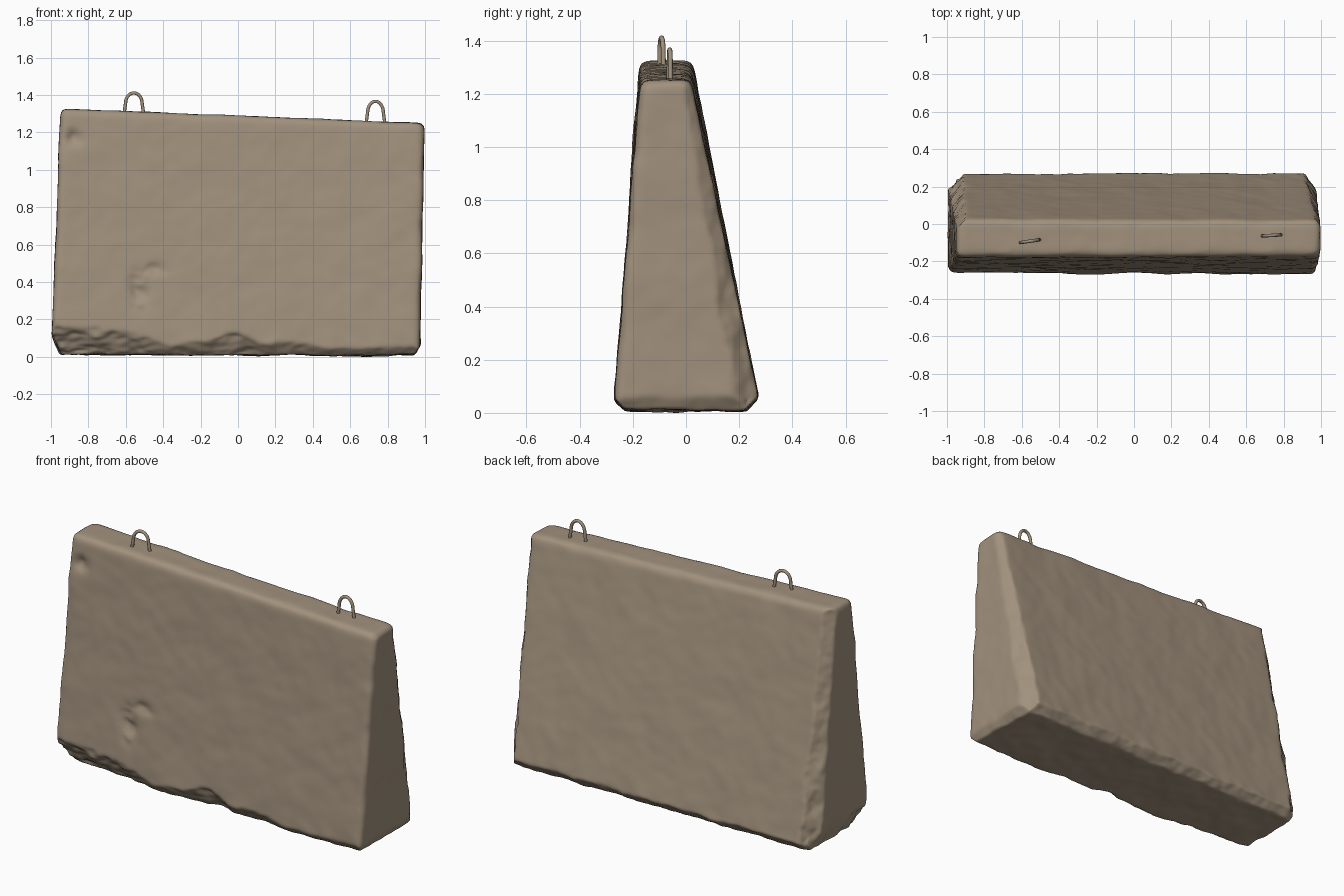
import bpy, bmesh, math
from mathutils import Vector, noise

if "Cube" in bpy.data.objects:
    bpy.data.objects.remove(bpy.data.objects["Cube"])


def material(name, rgb):
    m = bpy.data.materials.new(name)
    m.diffuse_color = (*rgb, 1)
    m.use_nodes = True
    m.node_tree.nodes["Principled BSDF"].inputs["Base Color"].default_value = m.diffuse_color
    return m


concrete = material("weathered concrete", (0.36, 0.285, 0.205))


def smoothstep(t):
    t = max(0.0, min(1.0, t))
    return t * t * (3 - 2 * t)


def lerp_points(pts, x):
    for (x0, v0), (x1, v1) in zip(pts, pts[1:]):
        if x <= x1:
            return v0 + (v1 - v0) * smoothstep((x - x0) / (x1 - x0))
    return pts[-1][1]


# Tapered slab: two end outlines joined into a wedge
left = [(-1.0, -0.272, 0.012), (-1.0, 0.278, 0.012), (-0.948, 0.024, 1.328), (-0.948, -0.176, 1.328)]
right = [(0.972, -0.274, 0.008), (0.972, 0.282, 0.008), (0.998, 0.016, 1.25), (0.998, -0.172, 1.25)]
bm = bmesh.new()
a = [bm.verts.new(p) for p in left]
b = [bm.verts.new(p) for p in right]
bm.faces.new(a)
bm.faces.new(b[::-1])
for i in range(4):
    j = (i + 1) % 4
    bm.faces.new((a[j], a[i], b[i], b[j]))
bmesh.ops.recalc_face_normals(bm, faces=bm.faces)
bmesh.ops.bevel(bm, geom=bm.edges[:], offset=0.03, segments=3, profile=0.5, affect='EDGES')
mesh = bpy.data.meshes.new("slab_base")
bm.to_mesh(mesh)
bm.free()
base = bpy.data.objects.new("slab_base", mesh)
bpy.context.collection.objects.link(base)
rem = base.modifiers.new("even_mesh", 'REMESH')
rem.mode = 'VOXEL'
rem.voxel_size = 0.014
dg = bpy.context.evaluated_depsgraph_get()
slab_mesh = bpy.data.meshes.new_from_object(base.evaluated_get(dg))
bpy.data.objects.remove(base)

# Height of the broken lower front edge along x
chip_height = [(-1.01, 0.2), (-0.85, 0.16), (-0.6, 0.14), (-0.35, 0.06), (-0.18, 0.075),
               (0.0, 0.13), (0.15, 0.07), (0.3, 0.075), (0.5, 0.035), (1.01, 0.05)]
# Dents: centre x, z, radius x, radius z, depth
dents = [(-0.54, 0.36, 0.04, 0.10, 0.018), (-0.44, 0.47, 0.06, 0.03, 0.015),
         (-0.88, 1.17, 0.04, 0.04, 0.025), (-0.50, 0.33, 0.03, 0.06, 0.012)]


def chip(co, corner, reach, rough=0.0):
    """Push a point back to the plane cutting off a corner; reach = signed cut length per axis."""
    n = Vector([1 / r if r else 0 for r in reach])
    s = (co - corner).dot(n) + rough
    return co + n * ((1 - s) / n.length_squared) if s < 1 else co


bm = bmesh.new()
bm.from_mesh(slab_mesh)
for _ in range(2):
    bmesh.ops.smooth_vert(bm, verts=bm.verts, factor=0.5, use_axis_x=True, use_axis_y=True, use_axis_z=True)
bm.normal_update()
moved = []
for v in bm.verts:
    co, n = v.co.copy(), v.normal.copy()
    x, y, z = co
    # Surface unevenness, stronger near the ground and along edges
    edge = 1 - max(abs(c) for c in n)
    amp = 0.004 + 0.012 * edge + 0.006 * smoothstep((0.15 - z) / 0.15)
    co += n * (noise.noise(co * 5) * amp + noise.noise(co * 14) * amp * 0.5)
    # Dents on the front
    if n.y < -0.5:
        for cx, cz, rx, rz, d in dents:
            q = ((x - cx) / rx) ** 2 + ((z - cz) / rz) ** 2
            co.y += d * math.exp(-q) * (1 + 0.8 * noise.noise(v.co * 30))
    # Broken lower edges and upright back corners
    r = 0.25 * noise.noise(v.co * 9) + 0.12 * noise.noise(v.co * 25)
    h = lerp_points(chip_height, x)
    back = 0.278 - 0.193 * z
    size = 0.085 - 0.03 * z
    for corner, reach in (((0, -0.274 + 0.076 * z, 0.01), (0, 0.02 + 0.55 * h, h)),
                          ((0, 0.28, 0.01), (0, -0.055, 0.06)),
                          ((-1.0, 0, 0.01), (0.055, 0, 0.13)),
                          ((0.972, 0, 0.01), (-0.03, 0, 0.05)),
                          ((-1.0 + 0.039 * z, back, 0), (size, -size, 0)),
                          ((0.972 + 0.02 * z, back, 0), (-size * 0.7, -size, 0))):
        co = chip(co, Vector(corner), reach, r)
    co.z = max(co.z, 0.0)
    moved.append(co)
for v, co in zip(bm.verts, moved):
    v.co = co
bmesh.ops.smooth_vert(bm, verts=bm.verts, factor=0.4, use_axis_x=True, use_axis_y=True, use_axis_z=True)
for f in bm.faces:
    f.smooth = True
bm.to_mesh(slab_mesh)
bm.free()
slab_mesh.materials.clear()
slab_mesh.materials.append(concrete)
slab = bpy.data.objects.new("concrete_slab", slab_mesh)
bpy.context.collection.objects.link(slab)


# Lifting loops: bent bars with straight legs and a round crown
def lifting_loop(name, x0, y0, x1, y1, z_base, z_top):
    cu = bpy.data.curves.new(name, 'CURVE')
    cu.dimensions = '3D'
    cu.bevel_depth = 0.009
    cu.bevel_resolution = 3
    cu.use_fill_caps = True
    pts = [(0.0, z_base - 0.03)]
    spring = z_base + 0.045
    for i in range(15):
        t = math.pi * i / 14
        pts.append((0.5 - 0.40 * math.cos(t), spring + (z_top - 0.009 - spring) * math.sin(t)))
    pts.append((1.0, z_base - 0.03))
    sp = cu.splines.new('POLY')
    sp.points.add(len(pts) - 1)
    for p, (u, z) in zip(sp.points, pts):
        p.co = (x0 + (x1 - x0) * u, y0 + (y1 - y0) * u, z, 1)
    sp.use_smooth = True
    cu.materials.append(concrete)
    bpy.context.collection.objects.link(bpy.data.objects.new(name, cu))


lifting_loop("lifting_loop_left", -0.612, -0.100, -0.502, -0.084, 1.312, 1.42)
lifting_loop("lifting_loop_right", 0.682, -0.064, 0.788, -0.058, 1.26, 1.375)
